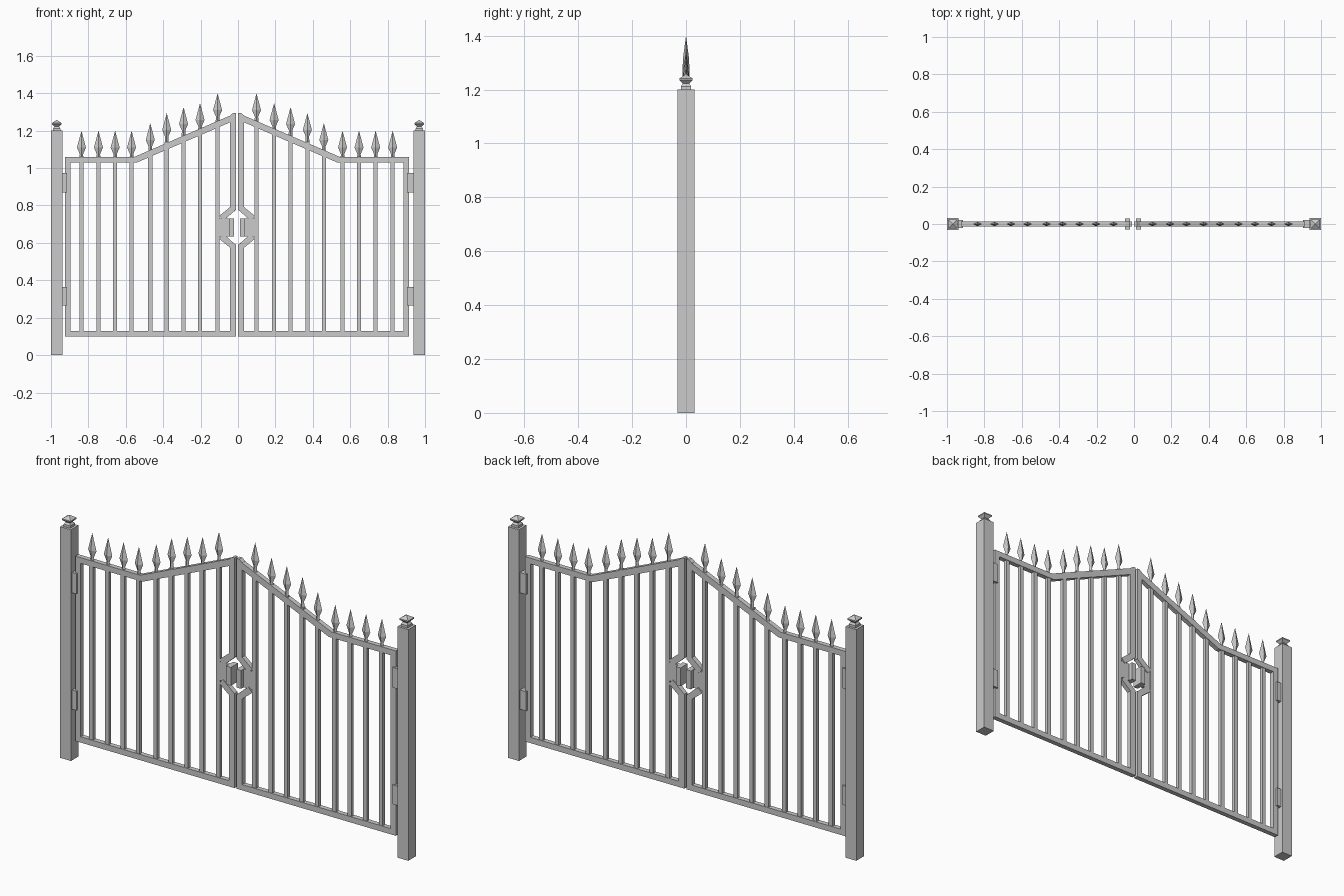
import bpy, bmesh

if "Cube" in bpy.data.objects:
    bpy.data.objects.remove(bpy.data.objects["Cube"])

CX = -0.005   # the two leaves meet slightly off centre


def make(name, verts, faces):
    me = bpy.data.meshes.new(name)
    me.from_pydata(verts, [], faces)
    bm = bmesh.new()
    bm.from_mesh(me)
    bmesh.ops.recalc_face_normals(bm, faces=bm.faces)
    bm.to_mesh(me)
    bm.free()
    ob = bpy.data.objects.new(name, me)
    bpy.context.collection.objects.link(ob)
    return ob


def slab(name, pts, h):
    """Outline in x, z extruded to y = -h..h."""
    n = len(pts)
    verts = [(x, y, z) for y in (-h, h) for x, z in pts]
    faces = [tuple(range(n)), tuple(range(2 * n - 1, n - 1, -1))]
    faces += [(i, (i + 1) % n, (i + 1) % n + n, i + n) for i in range(n)]
    return make(name, verts, faces)


def box(name, x0, x1, z0, z1, h):
    return slab(name, [(x0, z0), (x1, z0), (x1, z1), (x0, z1)], h)


def stack(name, x, rings, tip, diamond=False):
    """Four-sided rings (half x, half y, z) closed by a point."""
    verts, faces = [], [(0, 1, 2, 3)]
    for a, b, z in rings:
        corners = ((a, 0), (0, b), (-a, 0), (0, -b)) if diamond else ((a, b), (-a, b), (-a, -b), (a, -b))
        verts += [(x + u, v, z) for u, v in corners]
    for k in range(len(rings) - 1):
        for i in range(4):
            j = (i + 1) % 4
            faces.append((4 * k + i, 4 * k + j, 4 * k + 4 + j, 4 * k + 4 + i))
    top = len(verts)
    verts.append((x, 0, tip))
    faces += [(top - 4 + i, top - 4 + (i + 1) % 4, top) for i in range(4)]
    return make(name, verts, faces)


bars = [(.104, 1.40), (.198, 1.347), (.286, 1.326), (.376, 1.294), (.464, 1.24),
        (.564, 1.2), (.652, 1.2), (.741, 1.2), (.832, 1.2)]

for side, s in (("left", -1), ("right", 1)):
    def X(d):
        return CX + s * d

    # post with pointed cap
    px = s * .969
    box("post_" + side, px - .031, px + .031, 0, 1.2, .031)
    stack("post_cap_" + side, px, [(.019, .019, 1.2), (.019, .019, 1.212), (.012, .012, 1.222),
                                   (.025, .025, 1.235), (.025, .025, 1.241)], 1.258)

    # leaf frame
    H = .0125
    box("bottom_rail_" + side, X(.006), X(.92), .10, .13, H)
    box("hinge_stile_" + side, X(.89), X(.92), .12, 1.04, H)
    slab("top_rail_" + side, [(X(d), z) for d, z in (
        (.92, 1.06), (.549, 1.06), (.036, 1.281), (.036, 1.245), (.535, 1.03), (.92, 1.03))], H)
    slab("meeting_stile_upper_" + side, [(X(d), z) for d, z in (
        (.006, .779), (.038, .764), (.038, 1.281), (.02, 1.295), (.006, 1.295))], H)
    slab("meeting_stile_lower_" + side, [(X(d), z) for d, z in (
        (.006, .12), (.038, .12), (.038, .603), (.006, .588))], H)

    # angled frame around the lock
    for part, m in (("upper", 1), ("lower", -1)):
        slab("lock_brace_%s_%s" % (part, side), [(X(d), .683 + m * z) for d, z in (
            (.006, .093), (.038, .108), (.096, .061), (.074, .038), (.05, .055), (.006, .095))], H)

    # lock plate and handle block
    box("lock_plate_" + side, X(.04), X(.10), .635, .73, .008)
    box("lock_block_" + side, X(.016), X(.043), .635, .73, .029)

    # hinges
    for i, (z0, z1) in enumerate(((.265, .365), (.87, .975))):
        box("hinge_%s_%d" % (side, i), X(.908), s * .94, z0, z1, .022)

    # bars with flattened spear heads
    for i, (d, t) in enumerate(bars):
        box("bar_%s_%d" % (side, i), X(d) - .011, X(d) + .011, .12, t - .155, .0095)
        stack("spear_%s_%d" % (side, i), X(d), [(.011, .0095, t - .16), (.009, .008, t - .125),
                                               (.024, .012, t - .09)], t, True)
